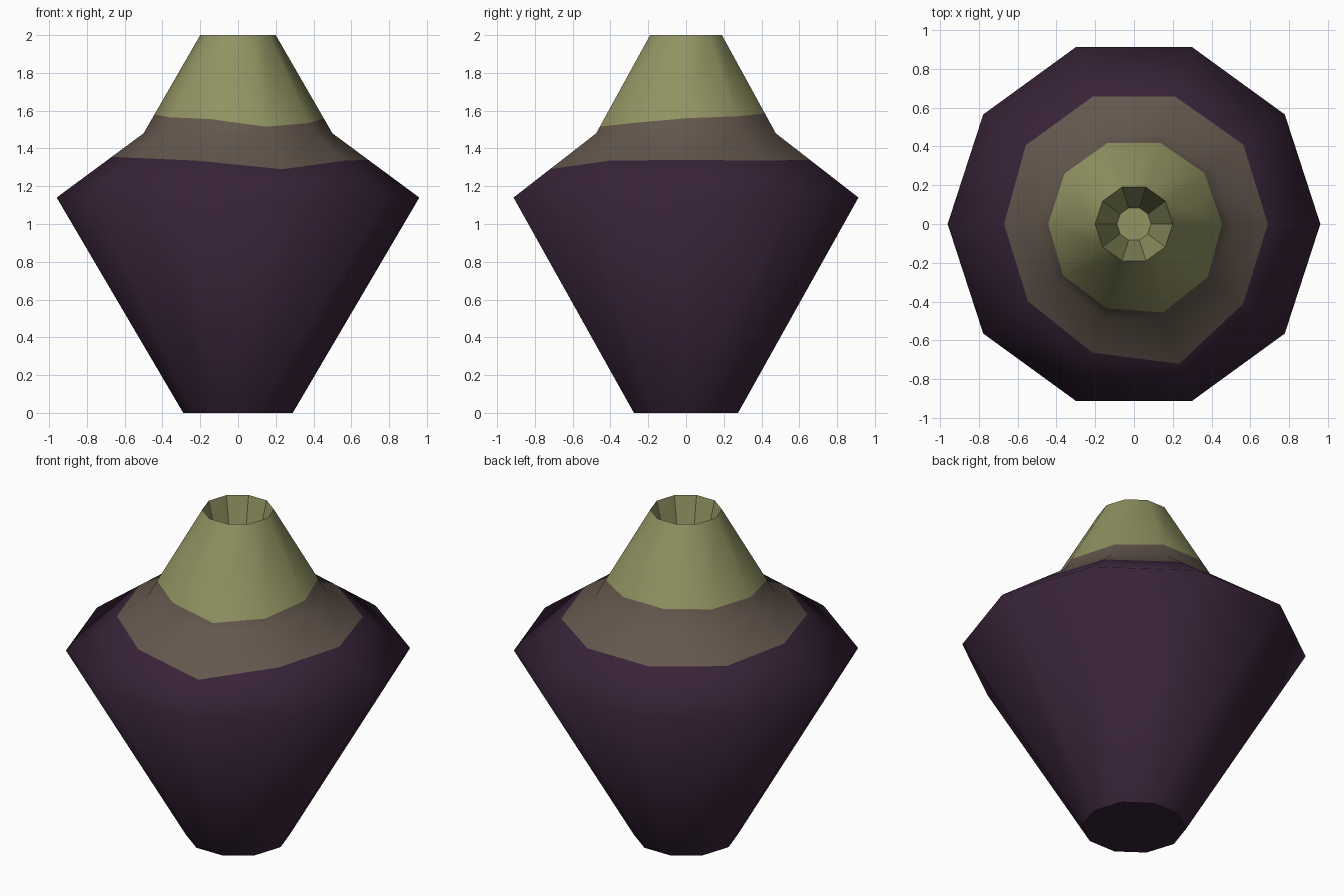
import bpy, bmesh, math

if "Cube" in bpy.data.objects:
    bpy.data.objects.remove(bpy.data.objects["Cube"])

SIDES = 10


def material(name, rgb):
    m = bpy.data.materials.new(name)
    m.diffuse_color = (*rgb, 1)
    m.use_nodes = True
    m.node_tree.nodes["Principled BSDF"].inputs["Base Color"].default_value = m.diffuse_color
    return m


PURPLE, TAUPE, OLIVE = 0, 1, 2
mats = [material("dark purple", (0.039, 0.017, 0.039)),
        material("taupe", (0.127, 0.095, 0.074)),
        material("olive", (0.283, 0.292, 0.122))]

# Uneven glaze edges: height at each corner, starting at +x
glaze_low = [1.34, 1.335, 1.34, 1.34, 1.34, 1.355, 1.35, 1.335, 1.29, 1.335]
glaze_high = [1.56, 1.57, 1.585, 1.585, 1.58, 1.58, 1.565, 1.555, 1.515, 1.535]


def shoulder_r(z):
    return 0.96 - (z - 1.14) * 0.46 / 0.34


def neck_r(z):
    return 0.5 - (z - 1.48) * 0.3 / 0.52


# Profile rings from base to bottom of the mouth: (radius, height) per corner
rings = [[(0.29, 0)] * SIDES,
         [(0.96, 1.14)] * SIDES,
         [(shoulder_r(z), z) for z in glaze_low],
         [(0.5, 1.48)] * SIDES,
         [(neck_r(z), z) for z in glaze_high],
         [(0.2, 2.0)] * SIDES,
         [(0.088, 1.56)] * SIDES]
colours = [PURPLE, PURPLE, TAUPE, TAUPE, OLIVE, OLIVE]

bm = bmesh.new()
loops = []
for ring in rings:
    loops.append([bm.verts.new((r * math.cos(i * math.tau / SIDES),
                                r * math.sin(i * math.tau / SIDES), z))
                  for i, (r, z) in enumerate(ring)])

# Walls: smooth outside, flat facets inside the mouth
for k, colour in enumerate(colours):
    lo, hi = loops[k], loops[k + 1]
    for i in range(SIDES):
        j = (i + 1) % SIDES
        f = bm.faces.new((lo[i], lo[j], hi[j], hi[i]))
        f.material_index = colour
        f.smooth = k < 5

# Base and mouth floor
base = bm.faces.new(loops[0][::-1])
base.material_index = PURPLE
floor = bm.faces.new(loops[-1])
floor.material_index = OLIVE

# Crisp edges around base and mouth
for e in bm.edges:
    if any(not f.smooth for f in e.link_faces):
        e.smooth = False

mesh = bpy.data.meshes.new("vase")
bm.to_mesh(mesh)
bm.free()
for m in mats:
    mesh.materials.append(m)
bpy.context.collection.objects.link(bpy.data.objects.new("vase", mesh))
